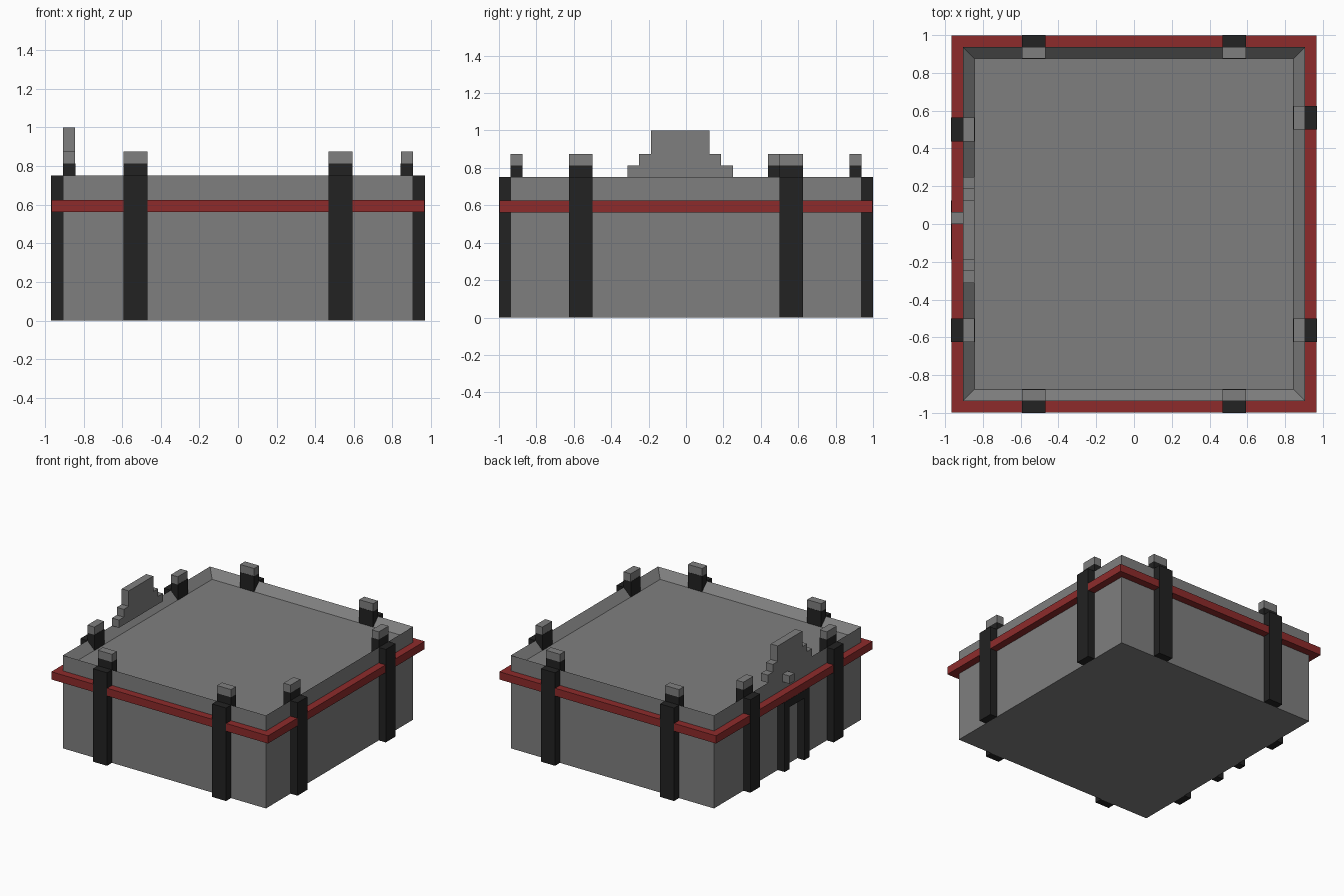
import bpy
import bmesh
from mathutils import Vector

U = 1 / 16      # all sizes below are in blocks of this size
EPS = 0.03      # small offset, in blocks, that keeps coplanar faces apart

if "Cube" in bpy.data.objects:
    bpy.data.objects.remove(bpy.data.objects["Cube"])


def material(name, rgb):
    m = bpy.data.materials.new(name)
    m.use_nodes = True
    m.diffuse_color = (*rgb, 1)
    m.node_tree.nodes["Principled BSDF"].inputs["Base Color"].default_value = (*rgb, 1)
    return m


grey = material("stone grey", (0.212, 0.212, 0.212))
black = material("dark trim", (0.016, 0.016, 0.016))
red = material("red band", (0.27, 0.024, 0.024))


def add_box(bm, lo, hi):
    """Add a box spanning two corners, given in blocks."""
    lo, hi = Vector(lo), Vector(hi)
    verts = bmesh.ops.create_cube(bm, size=1)["verts"]
    for v in verts:
        v.co = Vector([(c + 0.5) * (b - a) + a for c, a, b in zip(v.co, lo, hi)]) * U


def finish(name, bm, mat):
    bmesh.ops.recalc_face_normals(bm, faces=bm.faces)
    mesh = bpy.data.meshes.new(name)
    bm.to_mesh(mesh)
    bm.free()
    mesh.materials.append(mat)
    obj = bpy.data.objects.new(name, mesh)
    bpy.context.collection.objects.link(obj)
    return obj


def boxes(name, mat, *spans):
    bm = bmesh.new()
    for lo, hi in spans:
        add_box(bm, lo, hi)
    return finish(name, bm, mat)


# Building body, with the roof sunk inside a parapet rim
WX, WY, TOP = 14.5, 15, 12
bm = bmesh.new()
add_box(bm, (-WX, -WY, 0), (WX, WY, TOP))
bm.faces.ensure_lookup_table()
roof = max(bm.faces, key=lambda f: f.calc_center_median().z)
bmesh.ops.inset_individual(bm, faces=[roof], thickness=U, use_even_offset=True)
for v in roof.verts:
    v.co.z -= U
finish("building_body", bm, grey)

# Red band running round the walls
ox, oy = WX + 1 - EPS, WY + 1 - EPS
boxes("red_band", red,
      ((-ox, -oy, 9), (ox, -WY, 10)), ((-ox, WY, 9), (ox, oy, 10)),
      ((-ox, -WY, 9), (-WX, WY, 10)), ((WX, -WY, 9), (ox, WY, 10)))


# Pilasters, each with a dark block and a grey cap standing on the rim
def pilaster(name, axis, side, start):
    wall = WX if axis == "x" else WY

    def span(inner, outer, z0, z1):
        a, b = sorted((side * inner, side * outer))
        if axis == "x":
            return (a, start, z0), (b, start + 2, z1)
        return (start, a, z0), (start + 2, b, z1)

    boxes(name + "_pilaster", black,
          span(wall, wall + 1, 0, TOP),
          span(wall - 1 - EPS, wall, TOP - 1, TOP + 1))
    boxes(name + "_cap", grey, span(wall - 1, wall, TOP + 1, TOP + 2))


for wall_name, axis, side, starts in (
        ("front", "y", -1, (-9.5, 7.5)),
        ("back", "y", 1, (-9.5, 7.5)),
        ("left", "x", 1, (-10, 8)),
        ("right", "x", -1, (-10, 7))):
    for i, start in enumerate(starts, 1):
        pilaster(f"{wall_name}_{i}", axis, side, start)

# Stepped gable above the doorway, extruded from a profile
left_steps = [(-5, 12), (-5, 13), (-4, 13), (-4, 14), (-3, 14), (-3, 16)]
profile = left_steps + [(-1 - y, z) for y, z in reversed(left_steps)]
bm = bmesh.new()
face = bm.faces.new([bm.verts.new(Vector((-WX, y, z)) * U) for y, z in profile])
ext = bmesh.ops.extrude_face_region(bm, geom=[face], use_keep_orig=True)
moved = [g for g in ext["geom"] if isinstance(g, bmesh.types.BMVert)]
bmesh.ops.translate(bm, verts=moved, vec=(U, 0, 0))
finish("stepped_gable", bm, grey)

# Door frame under the band, and the small block above it
boxes("door_frame", black,
      ((-WX - 1, -3, 0), (-WX, -2, 9)),
      ((-WX - 1, 1, 0), (-WX, 2, 9)),
      ((-WX - 1, -2, 8), (-WX, 1, 9)))
boxes("wall_block", grey, ((-WX - 1, 0, 11), (-WX, 1, 12)))
